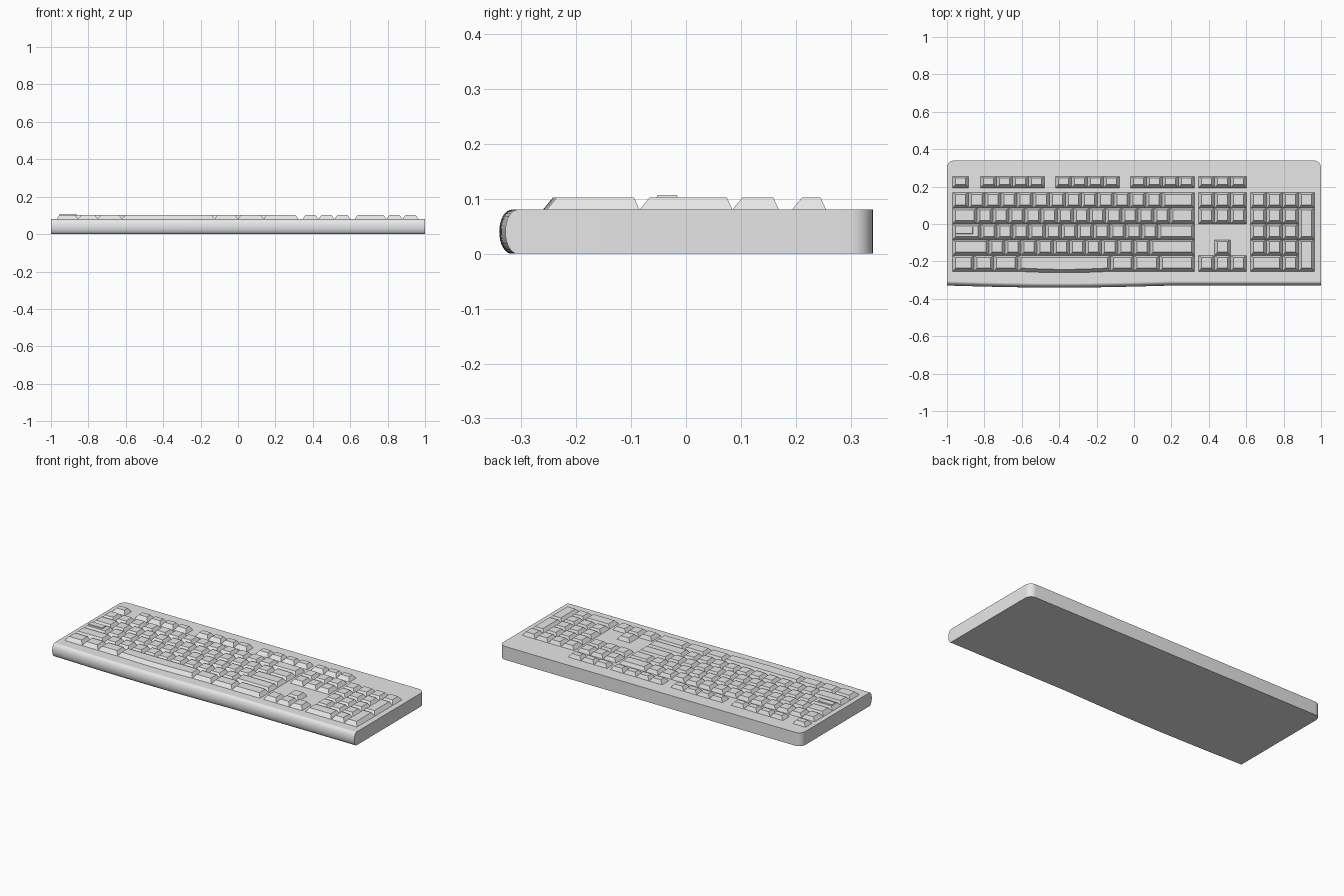
import bpy, bmesh, math

cube = bpy.data.objects.get("Cube")
if cube:
    bpy.data.objects.remove(cube, do_unlink=True)

grey = bpy.data.materials.new("light grey plastic")
grey.use_nodes = True
COLOUR = (0.8, 0.8, 0.8, 1)
grey.diffuse_color = COLOUR
grey.node_tree.nodes["Principled BSDF"].inputs["Base Color"].default_value = COLOUR

DECK = 0.08      # height of the case
KEY_TOP = 0.102  # height of the key tops


def make_object(name, bm):
    bmesh.ops.recalc_face_normals(bm, faces=bm.faces)
    mesh = bpy.data.meshes.new(name)
    bm.to_mesh(mesh)
    bm.free()
    mesh.materials.append(grey)
    obj = bpy.data.objects.new(name, mesh)
    bpy.context.collection.objects.link(obj)
    return obj


def loft(bm, loops):
    """Skin a stack of equal closed loops and cap both ends."""
    rings = [[bm.verts.new(p) for p in loop] for loop in loops]
    n = len(rings[0])
    for a, b in zip(rings, rings[1:]):
        for i in range(n):
            j = (i + 1) % n
            bm.faces.new((a[i], a[j], b[j], b[i]))
    bm.faces.new(rings[0][::-1])
    bm.faces.new(rings[-1])


# Case: round back corners, half-round front that bows out on the left part
def case_outline(bulge, z):
    pts = []
    for i in range(41):
        x = -1 + i * 0.05
        bow = 0.011 * math.sin(math.pi * (x + 1) / 1.2) if x < 0.2 else 0
        pts.append((x, -0.307 - bulge - bow, z))
    r = 0.04
    for cx, start in ((1 - r, 0), (-1 + r, 90)):
        for i in range(9):
            a = math.radians(start + i * 90 / 8)
            pts.append((cx + r * math.cos(a), 0.34 - r + r * math.sin(a), z))
    return pts


bm = bmesh.new()
angles = [math.radians(-90 + i * 180 / 16) for i in range(17)]
loft(bm, [case_outline(0.022 * math.cos(a), DECK / 2 * (1 + math.sin(a))) for a in angles])
case = make_object("case", bm)
bpy.ops.object.select_all(action="DESELECT")
case.select_set(True)
bpy.context.view_layer.objects.active = case
bpy.ops.object.shade_smooth_by_angle(angle=math.radians(30))
for p in case.data.polygons:
    if abs(p.normal.z) > 0.999:
        p.use_smooth = False


# Key cap: tapered block, steeper at the back than at the front
def add_key(bm, x0, x1, y0, y1, bow=0.0, steps=1):
    loops = []
    for z, side, front, back in ((DECK - 0.002, 0, 0, 0), (DECK, 0, 0, 0),
                                 (KEY_TOP, 0.016, 0.018, 0.010)):
        loop = []
        for i in range(steps + 1):
            t = i / steps
            x = x0 + side + (x1 - x0 - 2 * side) * t
            loop.append((x, y0 + front - bow * math.sin(math.pi * t), z))
        loop += [(x1 - side, y1 - back, z), (x0 + side, y1 - back, z)]
        loops.append(loop)
    loft(bm, loops)


PITCH = 0.0845                                   # row depth
ROW = [0.169 - PITCH * i for i in range(6)]      # row boundaries, back to front
U = 1.293 / 15                                   # unit key width
LEFT, NAV, PAD, V = -0.97, 0.345, 0.623, 0.0856


def add_row(bm, x, widths, y0, y1, unit):
    for w in widths:
        add_key(bm, x, x + w * unit, y0, y1)
        x += w * unit


# Function keys
bm = bmesh.new()
for x, count in ((LEFT, 1), (-0.82, 4), (-0.42, 4), (-0.02, 4), (NAV, 3)):
    add_row(bm, x, [1] * count, 0.193, 0.255, V)
make_object("function_keys", bm)

# Main typing block
bm = bmesh.new()
typing = ([1] * 13 + [2],
          [1.5] + [1] * 12 + [1.5],
          [1.75] + [1] * 11 + [2.25],
          [2.25] + [1] * 10 + [2.75])
for r, widths in enumerate(typing):
    add_row(bm, LEFT, widths, ROW[r + 1], ROW[r], U)
cuts = [LEFT, -0.855, -0.75, -0.62, -0.125, 0.0, 0.137, 0.323]
for i, (a, b) in enumerate(zip(cuts, cuts[1:])):
    if i != 3:
        add_key(bm, a, b, ROW[5], ROW[4])
make_object("typing_keys", bm)

# Space bar with a bowed front edge
bm = bmesh.new()
add_key(bm, cuts[3], cuts[4], ROW[5], ROW[4], bow=0.007, steps=10)
make_object("space_bar", bm)

# Raised pad on the lock key
bm = bmesh.new()
loft(bm, [[(-0.958 + d, -0.055 + d, z), (-0.86 - d, -0.055 + d, z),
           (-0.86 - d, -0.014 - d, z), (-0.958 + d, -0.014 - d, z)]
          for z, d in ((KEY_TOP - 0.004, 0), (KEY_TOP + 0.005, 0.003))])
make_object("lock_key_pad", bm)

# Navigation and arrow keys
bm = bmesh.new()
for r in (0, 1, 4):
    add_row(bm, NAV, [1] * 3, ROW[r + 1], ROW[r], V)
add_row(bm, NAV + V, [1], ROW[4], ROW[3], V)
make_object("navigation_keys", bm)

# Number pad with two double-height keys on the right
bm = bmesh.new()
for r, widths in enumerate(([1] * 4, [1] * 3, [1] * 3, [1] * 3, [2, 1])):
    add_row(bm, PAD, widths, ROW[r + 1], ROW[r], V)
for r in (1, 3):
    add_row(bm, PAD + 3 * V, [1], ROW[r + 2], ROW[r], V)
make_object("number_pad_keys", bm)
